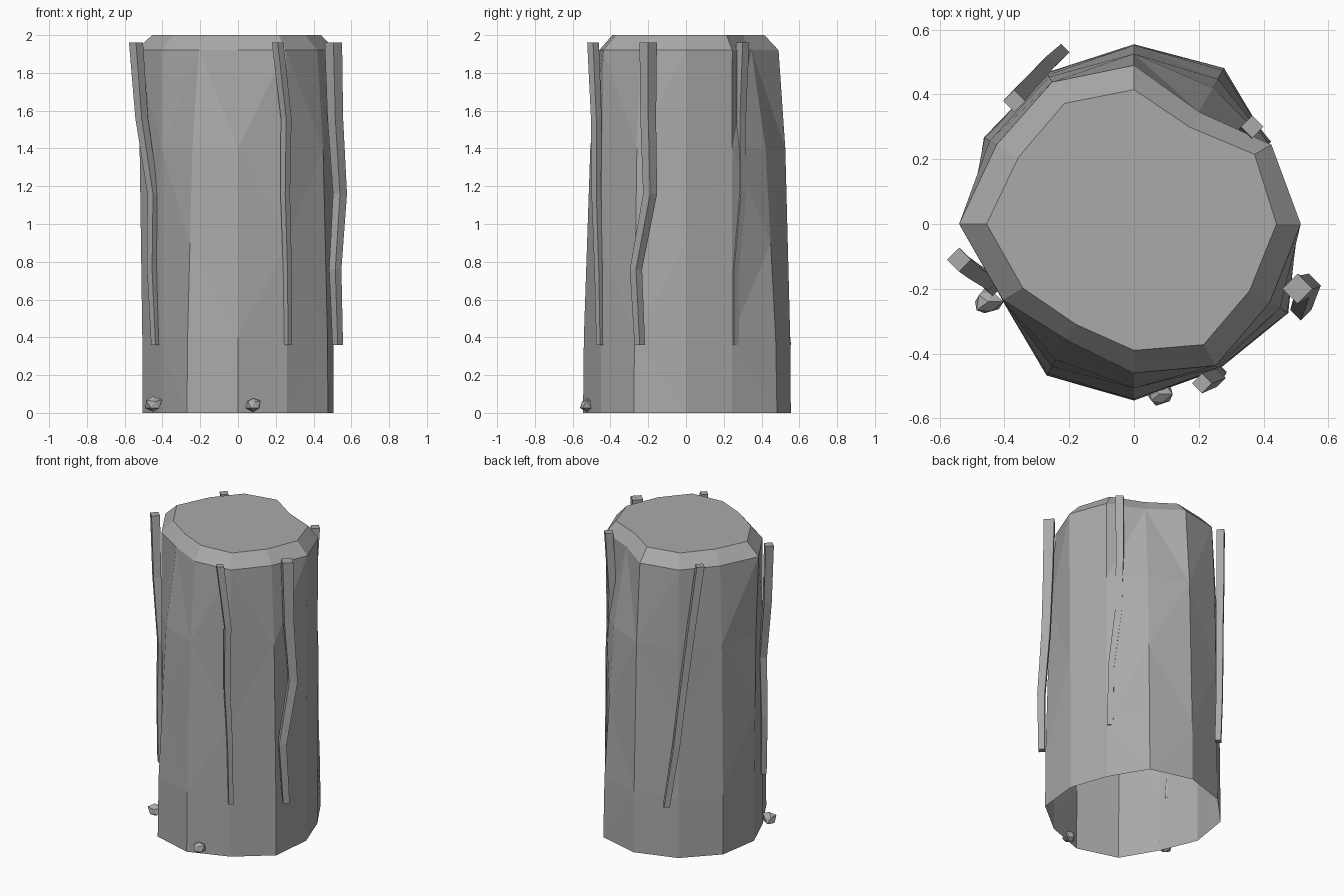
import bpy, bmesh, math, random
from mathutils import Vector

if "Cube" in bpy.data.objects:
    bpy.data.objects.remove(bpy.data.objects["Cube"], do_unlink=True)

stone = bpy.data.materials.new("grey_stone")
stone.use_nodes = True
GREY = (0.4, 0.4, 0.405, 1)
stone.diffuse_color = GREY
stone.node_tree.nodes["Principled BSDF"].inputs["Base Color"].default_value = GREY


def finish(bm, name):
    mesh = bpy.data.meshes.new(name)
    bm.to_mesh(mesh)
    bm.free()
    mesh.materials.append(stone)
    obj = bpy.data.objects.new(name, mesh)
    bpy.context.collection.objects.link(obj)
    return obj


# Pillar: radii every 30 degrees, counter-clockwise from +x
SIDES = 12
base = [.505, .485, .556, .555, .54, .535, .505, .47, .54, .545, .52, .55]
rim = [.515, .49, .40, .49, .506, .49, .54, .468, .414, .46, .505, .484]
cap = [.44, .43, .345, .415, .43, .412, .455, .396, .358, .39, .43, .412]


def ring(bm, radii, z):
    return [bm.verts.new((r * math.cos(math.tau * i / SIDES),
                          r * math.sin(math.tau * i / SIDES), z))
            for i, r in enumerate(radii)]


bm = bmesh.new()
rings = []
for z, blend in ((0, 0), (.4, .05), (.9, .25), (1.4, .45), (1.92, 1)):
    rings.append(ring(bm, [b + (t - b) * blend for b, t in zip(base, rim)], z))
rings.append(ring(bm, cap, 2))

# Chipped walls: diagonals alternate to give diamond facets, open underneath
for k, (low, high) in enumerate(zip(rings, rings[1:])):
    for i in range(SIDES):
        j = (i + 1) % SIDES
        a, b, c, d = low[i], low[j], high[j], high[i]
        if high is rings[-1]:
            bm.faces.new((a, b, c, d))
        elif (i + k) % 2 == 0:
            bm.faces.new((a, b, c))
            bm.faces.new((a, c, d))
        else:
            bm.faces.new((a, b, d))
            bm.faces.new((b, c, d))
bm.faces.new(rings[-1])
finish(bm, "pillar")


# Vines: square strips bending down the pillar, points listed from the top
def vine(name, points, top_r, end_r):
    bm = bmesh.new()
    loops = []
    for n, (x, y) in enumerate(points):
        r = top_r + (end_r - top_r) * n / (len(points) - 1)
        z = 1.96 - 0.4 * n
        loops.append([bm.verts.new((x + r * dx, y + r * dy, z))
                      for dx, dy in ((1, 0), (0, 1), (-1, 0), (0, -1))])
    for up, down in zip(loops, loops[1:]):
        for i in range(4):
            j = (i + 1) % 4
            bm.faces.new((down[i], down[j], up[j], up[i]))
    bm.faces.new(loops[0])
    bm.faces.new(loops[-1][::-1])
    finish(bm, name)


vine("right_vine", [(-.54, -.11), (-.51, -.135), (-.45, -.175), (-.455, -.18), (-.437, -.2)], .037, .023)
vine("back_vine", [(-.37, .38), (-.335, .42), (-.3, .455), (-.27, .49), (-.225, .53)], .034, .026)
vine("back_left_vine", [(.365, .3), (.35, .285), (.365, .29), (.395, .255), (.4, .255)], .035, .024)
vine("left_vine", [(.505, -.2), (.515, -.2), (.54, -.19), (.515, -.265), (.528, -.245)], .046, .028)
vine("front_vine", [(.21, -.492), (.255, -.475), (.25, -.475), (.262, -.462), (.265, -.455)], .031, .02)


# Pebbles at the foot
def pebble(name, centre, size, seed):
    rng = random.Random(seed)
    bm = bmesh.new()
    bmesh.ops.create_icosphere(bm, subdivisions=1, radius=size)
    for v in bm.verts:
        v.co = v.co * rng.uniform(.75, 1.15) + Vector(centre)
    finish(bm, name)


pebble("right_pebble", (-.45, -.24, .045), .046, 3)
pebble("front_pebble", (.08, -.525, .045), .04, 5)
